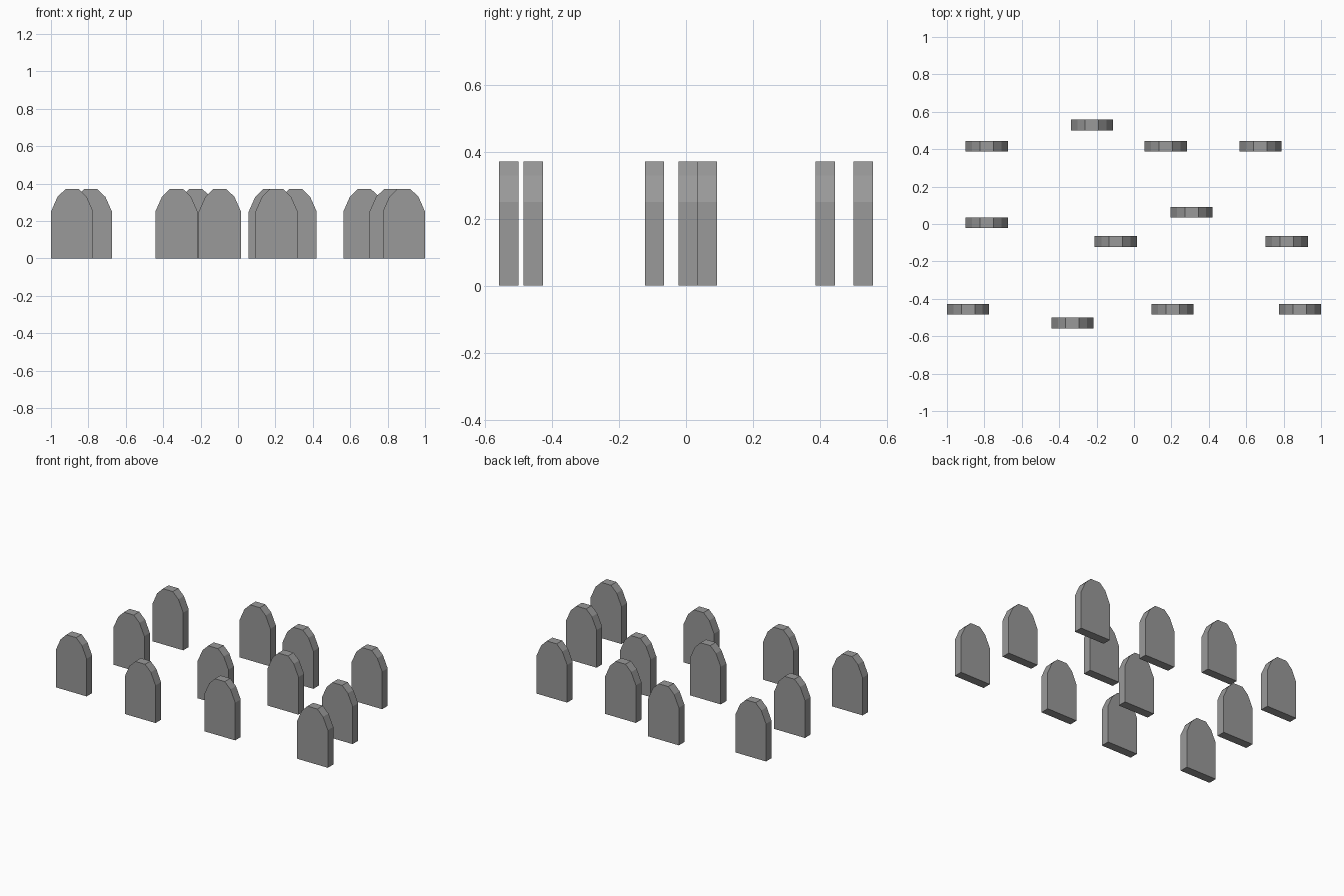
import bpy
import bmesh

cube = bpy.data.objects.get("Cube")
if cube:
    bpy.data.objects.remove(cube, do_unlink=True)

# Single stone colour
stone = bpy.data.materials.new("grey_stone")
stone.use_nodes = True
stone.diffuse_color = (0.32, 0.32, 0.32, 1)
bsdf = next(n for n in stone.node_tree.nodes if n.type == 'BSDF_PRINCIPLED')
bsdf.inputs["Base Color"].default_value = stone.diffuse_color

# Right half of the arched slab outline (x, z), mirrored for the left
HALF = [(0.113, 0), (0.113, 0.25), (0.078, 0.329), (0.036, 0.37)]
DEPTH = 0.058


def slab_mesh():
    outline = HALF + [(-x, z) for x, z in reversed(HALF)]
    bm = bmesh.new()
    front = bm.faces.new([bm.verts.new((x, -DEPTH / 2, z)) for x, z in outline])
    result = bmesh.ops.extrude_face_region(bm, geom=[front], use_keep_orig=True)
    moved = [v for v in result["geom"] if isinstance(v, bmesh.types.BMVert)]
    bmesh.ops.translate(bm, verts=moved, vec=(0, DEPTH, 0))
    bmesh.ops.recalc_face_normals(bm, faces=bm.faces)
    mesh = bpy.data.meshes.new("headstone")
    bm.to_mesh(mesh)
    bm.free()
    mesh.materials.append(stone)
    return mesh


# Rows of headstones: y position and the x positions along it
ROWS = [
    (0.529, [-0.225]),
    (0.416, [-0.787, 0.17, 0.676]),
    (0.063, [0.308]),
    (0.007, [-0.787]),
    (-0.094, [-0.097, 0.816]),
    (-0.456, [-0.887, 0.206, 0.887]),
    (-0.529, [-0.329]),
]

mesh = slab_mesh()
count = 0
for y, xs in ROWS:
    for x in xs:
        count += 1
        slab = bpy.data.objects.new(f"headstone_{count}", mesh)
        slab.location = (x, y, 0)
        bpy.context.collection.objects.link(slab)
